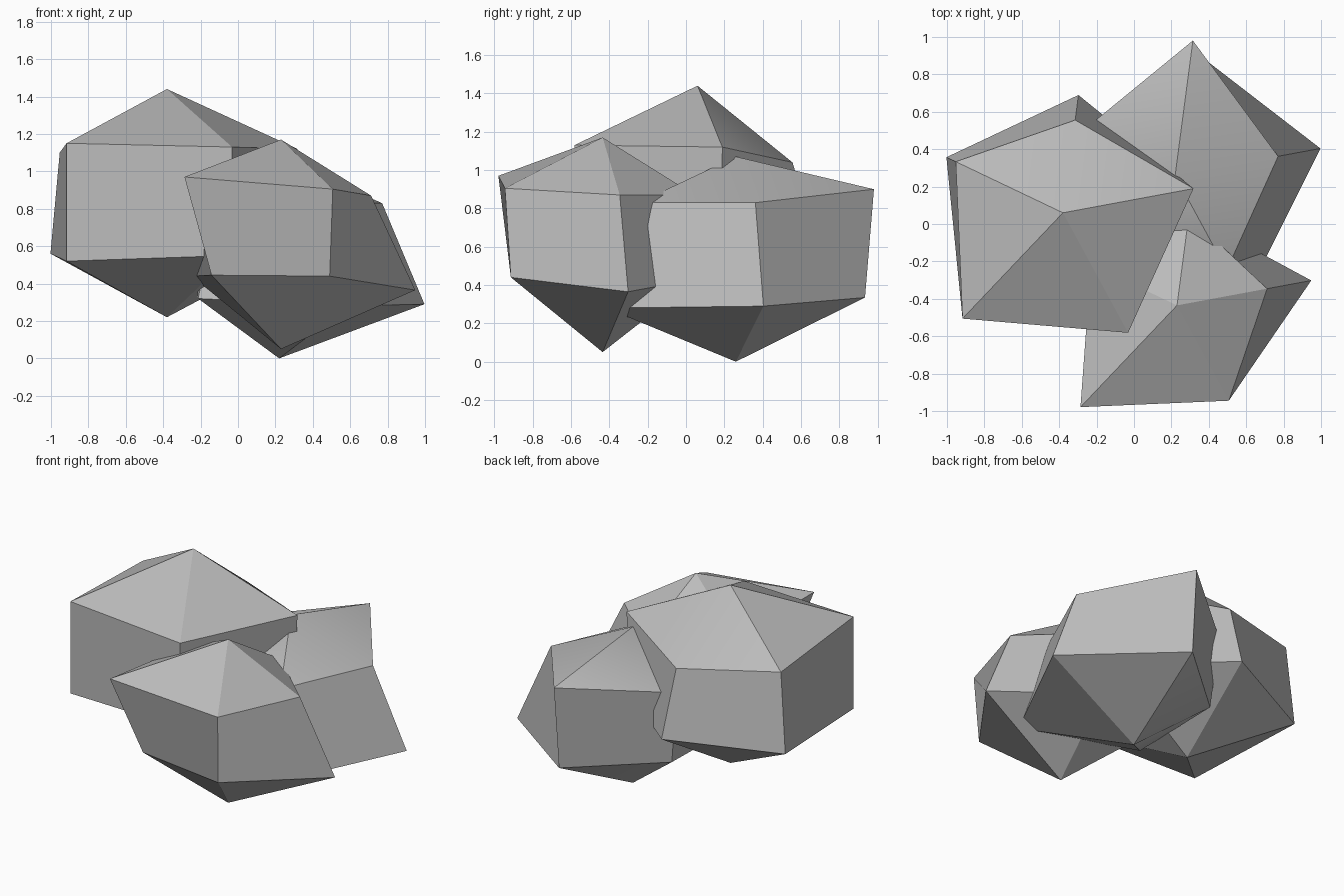
import bpy
import bmesh
from math import cos, sin, radians

cube = bpy.data.objects.get("Cube")
if cube:
    bpy.data.objects.remove(cube, do_unlink=True)

SIDES = 5

stone = bpy.data.materials.new("grey_stone")
stone.use_nodes = True
colour = (0.5, 0.5, 0.5, 1)
stone.diffuse_color = colour
stone.node_tree.nodes["Principled BSDF"].inputs["Base Color"].default_value = colour


def make_rock(name, centre, top, bottom, upper, lower):
    """Five-sided boulder; each ring is a list of (radius, height) per corner."""
    bm = bmesh.new()
    cx, cy = centre

    def ring(corners):
        verts = []
        for i, (radius, height) in enumerate(corners):
            angle = radians(10.5 + i * 360 / SIDES)
            verts.append(bm.verts.new((cx + radius * cos(angle),
                                       cy + radius * sin(angle), height)))
        return verts

    peak = bm.verts.new((cx, cy, top))
    foot = bm.verts.new((cx, cy, bottom))
    high, low = ring(upper), ring(lower)
    for i in range(SIDES):
        j = (i + 1) % SIDES
        bm.faces.new((peak, high[i], high[j]))
        bm.faces.new((high[i], low[i], low[j], high[j]))
        bm.faces.new((foot, low[j], low[i]))
    bmesh.ops.recalc_face_normals(bm, faces=bm.faces)

    mesh = bpy.data.meshes.new(name)
    bm.to_mesh(mesh)
    bm.free()
    mesh.materials.append(stone)
    rock = bpy.data.objects.new(name, mesh)
    bpy.context.collection.objects.link(rock)

    # Soften only the shallow creases
    bpy.ops.object.select_all(action='DESELECT')
    rock.select_set(True)
    bpy.context.view_layer.objects.active = rock
    bpy.ops.object.shade_smooth_by_angle(angle=radians(30))
    return rock


# Large boulder resting highest, at the model's right
make_rock("upper_boulder", (-.38, .06), top=1.44, bottom=.22,
          upper=[(.71, 1.12), (.5, 1.04), (.635, 1.1), (.78, 1.15), (.73, 1.13)],
          lower=[(.69, .58), (.635, .6), (.69, .56), (.78, .52), (.73, .55)])

# Broad boulder at the back
make_rock("back_boulder", (.22, .26), top=1.07, bottom=0,
          upper=[(.56, .83), (.727, .9), (.55, .84), (.46, .84), (.577, .83)],
          lower=[(.79, .29), (.68, .335), (.49, .34), (.63, .32), (.77, .28)])

# Leaning boulder at the front
make_rock("front_boulder", (.23, -.435), top=1.17, bottom=.05,
          upper=[(.49, .87), (.485, .87), (.51, .92), (.75, .97), (.58, .905)],
          lower=[(.73, .365), (.49, .43), (.53, .44), (.54, .445), (.545, .44)])
